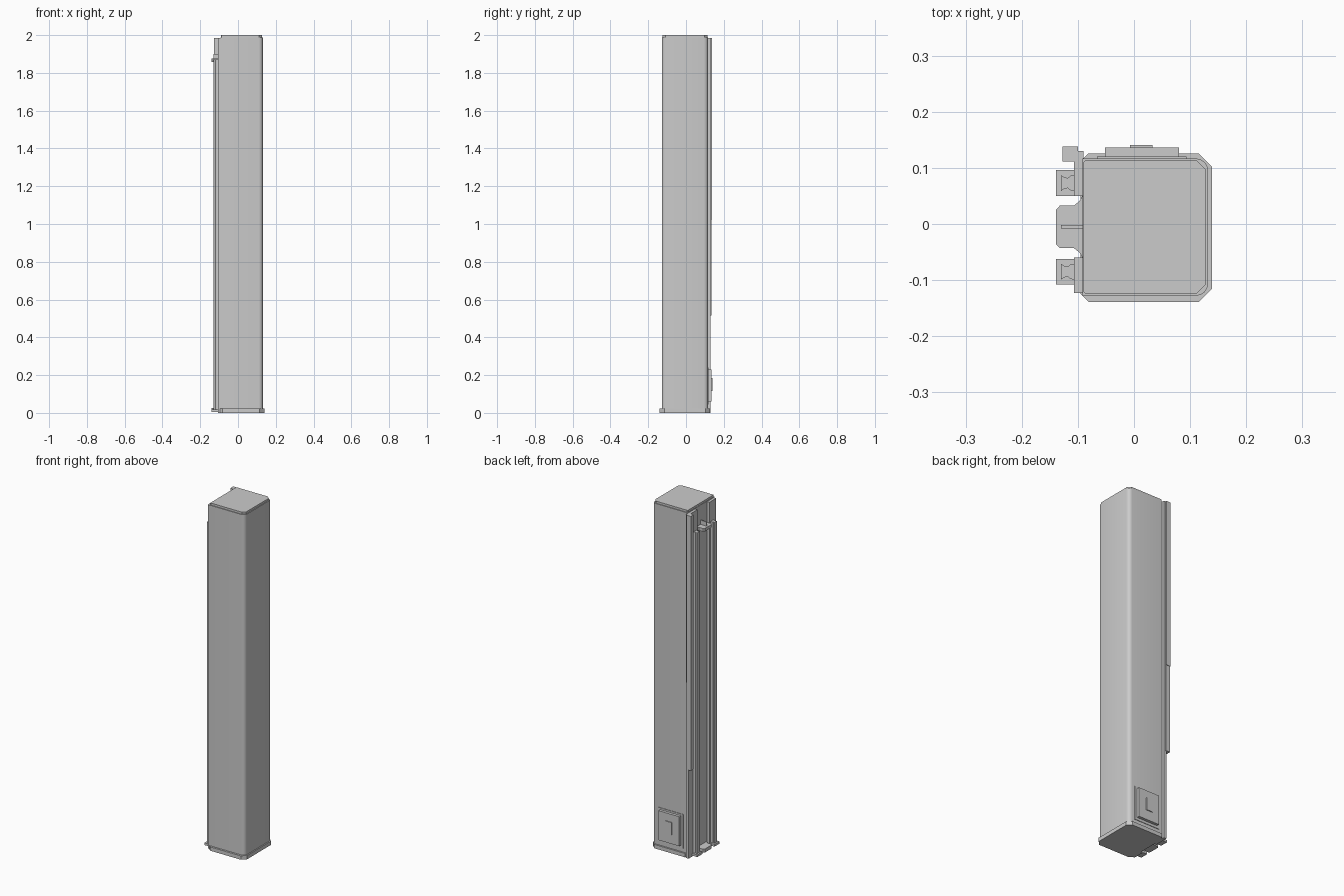
import bpy
import bmesh

cube = bpy.data.objects.get("Cube")
if cube:
    bpy.data.objects.remove(cube, do_unlink=True)

grey = bpy.data.materials.new("plain_grey")
grey.use_nodes = True
colour = (0.6, 0.6, 0.6, 1)
grey.diffuse_color = colour
grey.node_tree.nodes["Principled BSDF"].inputs["Base Color"].default_value = colour


def prism(name, outline, z0, z1):
    """Extrude a flat outline upwards from z0 to z1."""
    bm = bmesh.new()
    base = bm.faces.new([bm.verts.new((x, y, z0)) for x, y in outline])
    top = bmesh.ops.extrude_face_region(bm, geom=[base])["geom"]
    verts = [v for v in top if isinstance(v, bmesh.types.BMVert)]
    bmesh.ops.translate(bm, verts=verts, vec=(0, 0, z1 - z0))
    bmesh.ops.recalc_face_normals(bm, faces=bm.faces)
    mesh = bpy.data.meshes.new(name)
    bm.to_mesh(mesh)
    bm.free()
    mesh.materials.append(grey)
    obj = bpy.data.objects.new(name, mesh)
    bpy.context.collection.objects.link(obj)
    return obj


def box(name, x0, x1, y0, y1, z0, z1):
    return prism(name, [(x0, y0), (x1, y0), (x1, y1), (x0, y1)], z0, z1)


def chamfered(x0, x1, y0, y1, right, left):
    """Rectangle with cut corners, sized separately on each side."""
    return [(x0 + left, y0), (x1 - right, y0), (x1, y0 + right),
            (x1, y1 - right), (x1 - right, y1), (x0 + left, y1),
            (x0, y1 - left), (x0, y0 + left)]


# Column with rounded vertical corners, its top cap and plinth
column = box("column", -0.092, 0.132, -0.128, 0.117, 0.02, 1.988)
bm = bmesh.new()
bm.from_mesh(column.data)
corners = [e for e in bm.edges
           if abs(e.verts[0].co.z - e.verts[1].co.z) > 1 and e.verts[0].co.x > 0]
bmesh.ops.bevel(bm, geom=corners, offset=0.022, segments=4, profile=0.5,
                affect='EDGES')
bm.to_mesh(column.data)
bm.free()
bpy.context.view_layer.objects.active = column
column.select_set(True)
bpy.ops.object.shade_smooth_by_angle()
column.select_set(False)

prism("top_cap", chamfered(-0.09, 0.128, -0.124, 0.113, 0.016, 0.003), 1.988, 2.0)
prism("plinth", chamfered(-0.095, 0.139, -0.139, 0.126, 0.024, 0.014), 0, 0.022)

# Mounting strips either side of the recessed channel
box("front_mounting_strip", -0.107, -0.09, -0.123, -0.06, 0.0, 1.985)
box("back_mounting_strip", -0.107, -0.09, 0.05, 0.13, 0.0, 1.985)

# Guide rails with waisted section, each on an end stop
for side, y in (("front", -0.085), ("back", 0.073)):
    half = [(-0.107, 0.014), (-0.113, 0.013), (-0.118, 0.009),
            (-0.124, 0.010), (-0.130, 0.014)]
    outline = [(x, y + w) for x, w in half] + [(x, y - w) for x, w in reversed(half)]
    prism(side + "_guide_rail", outline, 0.01, 1.87)
    box(side + "_rail_stop", -0.139, -0.105, y - 0.023, y + 0.023, 0.005, 0.018)

# Brackets at both ends of the channel, flared where they meet it
bracket = [(-0.092, 0.05), (-0.097, 0.041), (-0.107, 0.033), (-0.132, 0.033),
           (-0.139, 0.025), (-0.139, -0.036), (-0.132, -0.043),
           (-0.107, -0.043), (-0.097, -0.051), (-0.092, -0.06)]
for name, z0, z1 in (("bottom", 0.005, 0.025), ("top", 1.858, 1.876)):
    prism(name + "_channel_bracket", bracket, z0, z1)
box("top_bracket_fin", -0.13, -0.092, -0.008, -0.002, 1.876, 1.9)

# Cable duct on the back corner, a little thinner in its lower half
box("upper_cable_duct", -0.127, -0.1, 0.111, 0.138, 1.02, 1.985)
box("lower_cable_duct", -0.127, -0.1, 0.111, 0.135, 0.515, 1.02)

# Access panel on the back
box("panel_backplate", -0.066, 0.094, 0.115, 0.12, 0.045, 0.24)
box("access_panel", -0.052, 0.08, 0.117, 0.136, 0.06, 0.23)
box("panel_plate", -0.007, 0.033, 0.136, 0.141, 0.115, 0.185)
